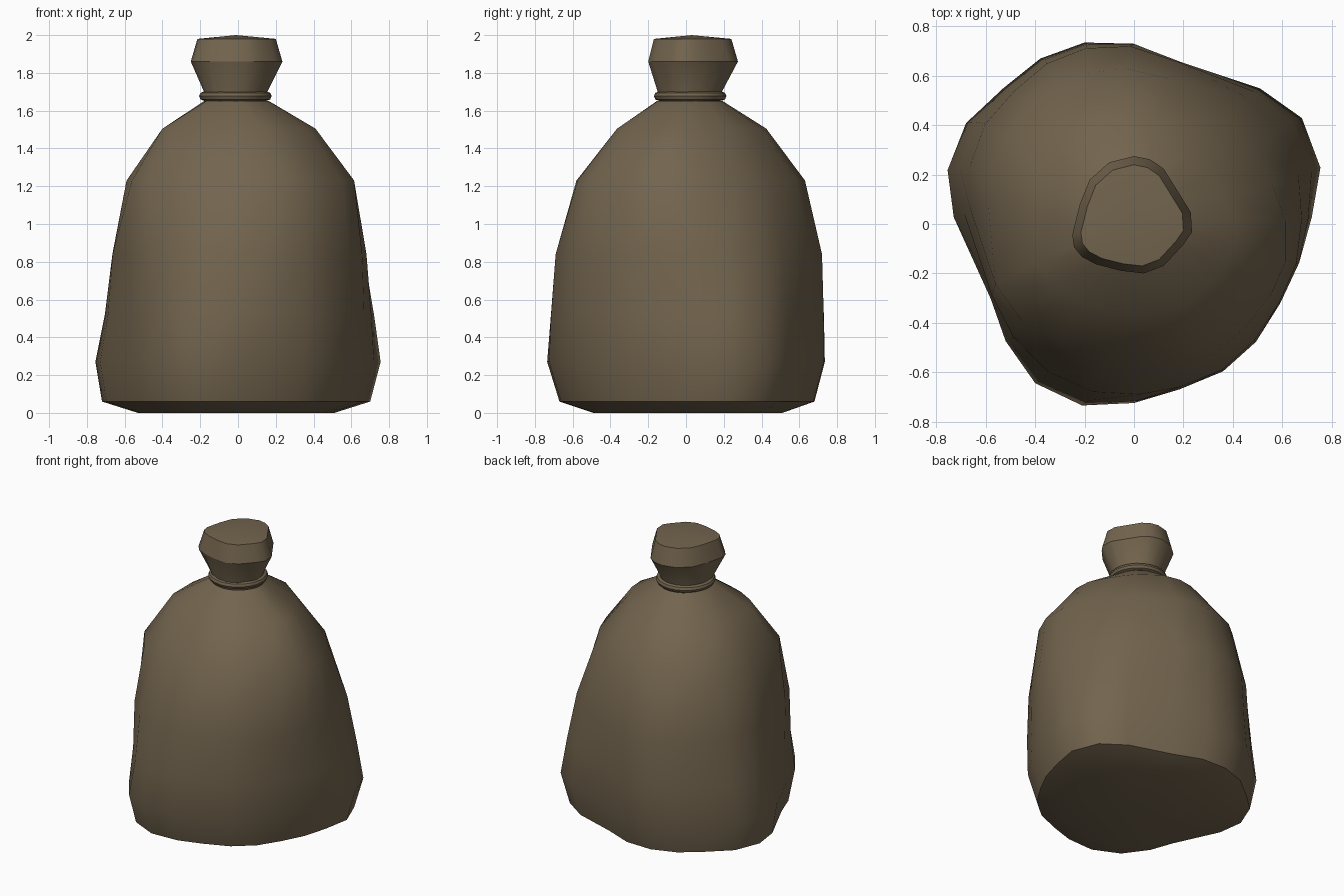
import bpy, bmesh, math
from mathutils import Vector
from mathutils.geometry import intersect_line_line_2d

if "Cube" in bpy.data.objects:
    bpy.data.objects.remove(bpy.data.objects["Cube"])

burlap = bpy.data.materials.new("brown burlap")
burlap.diffuse_color = (0.17, 0.128, 0.076, 1)
burlap.use_nodes = True
burlap.node_tree.nodes["Principled BSDF"].inputs["Base Color"].default_value = burlap.diffuse_color

# Plan outlines, counter-clockwise: wide base and gathered mouth
SACK = [(.755, .23), (.68, .43), (.51, .55), (.2, .65), (0, .73), (-.2, .735),
        (-.38, .67), (-.53, .55), (-.68, .41), (-.755, .22), (-.73, .03), (-.58, -.3),
        (-.52, -.47), (-.4, -.64), (-.21, -.73), (0, -.72), (.17, -.665), (.35, -.59),
        (.49, -.47), (.59, -.31), (.67, -.15), (.72, .03)]
MOUTH = [(.23, .05), (.18, .13), (.12, .225), (.065, .262), (0, .275), (-.1, .25),
         (-.18, .18), (-.22, .08), (-.25, -.04), (-.243, -.09), (-.21, -.13), (-.15, -.16),
         (-.05, -.185), (.04, -.195), (.12, -.165), (.2, -.08), (.235, -.03)]
SACK = [Vector(p) for p in SACK]
MOUTH = [Vector(p) for p in MOUTH]


def mouth_point(direction):
    """Point of the enlarged mouth outline in a direction from its centre."""
    pts = [(p - Vector((-.0075, .04))) * 2.9 for p in MOUTH]
    far = direction.normalized() * 5
    for a, b in zip(pts, pts[1:] + pts[:1]):
        hit = intersect_line_line_2d(Vector((0, 0)), far, a, b)
        if hit:
            return hit
    return direction


def sack_blend(w, skew=0):
    """Mix base and mouth outlines, then stretch along the front-right diagonal."""
    d, e = Vector((1, -1)).normalized(), Vector((1, 1)).normalized()
    pts = [p.lerp(mouth_point(p), w) for p in SACK]
    return [d * p.dot(d) * (1 + skew) + e * p.dot(e) * (1 - skew) for p in pts]


def fit(outline, x0, x1, y0, y1, roundness):
    """Blend an outline towards a circle, then stretch it to the given bounds."""
    r = max(p.length for p in outline)
    pts = [p.lerp(p.normalized() * r, roundness) for p in outline]
    lo = [min(p[i] for p in pts) for i in (0, 1)]
    hi = [max(p[i] for p in pts) for i in (0, 1)]
    return [(x0 + (p.x - lo[0]) / (hi[0] - lo[0]) * (x1 - x0),
             y0 + (p.y - lo[1]) / (hi[1] - lo[1]) * (y1 - y0)) for p in pts]


def loft(name, levels, bottom=None, top=None, sharp=()):
    """Skin rings given as (outline, z, bounds, roundness); sharp lists hard-edged rings."""
    bm = bmesh.new()
    rings = [[bm.verts.new((x, y, lv[1])) for x, y in fit(lv[0], *lv[2:])] for lv in levels]
    n = len(rings[0])
    for a, b in zip(rings, rings[1:]):
        for i in range(n):
            j = (i + 1) % n
            bm.faces.new((a[i], a[j], b[j], b[i]))
    for centre, ring in ((bottom, rings[0]), (top, rings[-1])):
        if centre:
            c = bm.verts.new(centre)
            for i in range(n):
                bm.faces.new((ring[i], ring[(i + 1) % n], c))
    bmesh.ops.recalc_face_normals(bm, faces=bm.faces)
    for f in bm.faces:
        f.smooth = True
    for k in sharp:
        for i in range(n):
            bm.edges.get((rings[k][i], rings[k][(i + 1) % n])).smooth = False
    mesh = bpy.data.meshes.new(name)
    bm.to_mesh(mesh)
    bm.free()
    mesh.materials.append(burlap)
    bpy.context.collection.objects.link(bpy.data.objects.new(name, mesh))


# Lumpy sack: the base outline turns into the mouth outline on the way up
loft("sack_body", [
    (SACK, 0.0, -.53, .51, -.49, .51, 0),
    (SACK, .06, -.72, .70, -.67, .68, 0),
    (SACK, .27, -.755, .755, -.735, .735, 0),
    (sack_blend(.12, .015), .52, -.705, .72, -.715, .73, .04),
    (sack_blend(.33, .03), .84, -.665, .68, -.69, .72, .13),
    (sack_blend(.75, .06), 1.23, -.59, .615, -.58, .63, .2),
    (sack_blend(.9, .05), 1.505, -.40, .41, -.365, .425, .12),
    (sack_blend(1), 1.65, -.18, .165, -.155, .195, .7)], bottom=(0, 0, 0), sharp=(1,))

# Flared mouth above the tie
loft("sack_mouth", [
    (MOUTH, 1.63, -.18, .15, -.14, .18, .8),
    (MOUTH, 1.70, -.18, .155, -.15, .19, .7),
    (MOUTH, 1.86, -.25, .235, -.2, .275, 0),
    (MOUTH, 1.98, -.215, .20, -.17, .24, 0)], top=(-.01, .03, 2.0), sharp=(2, 3))

# Rope tied round the neck
bpy.ops.mesh.primitive_torus_add(location=(-.014, .022, 1.677), major_radius=.168,
                                 minor_radius=.024, major_segments=24, minor_segments=8)
rope = bpy.context.object
rope.name = "neck_rope"
rope.data.materials.append(burlap)
bpy.ops.object.shade_smooth_by_angle(angle=math.radians(30))
